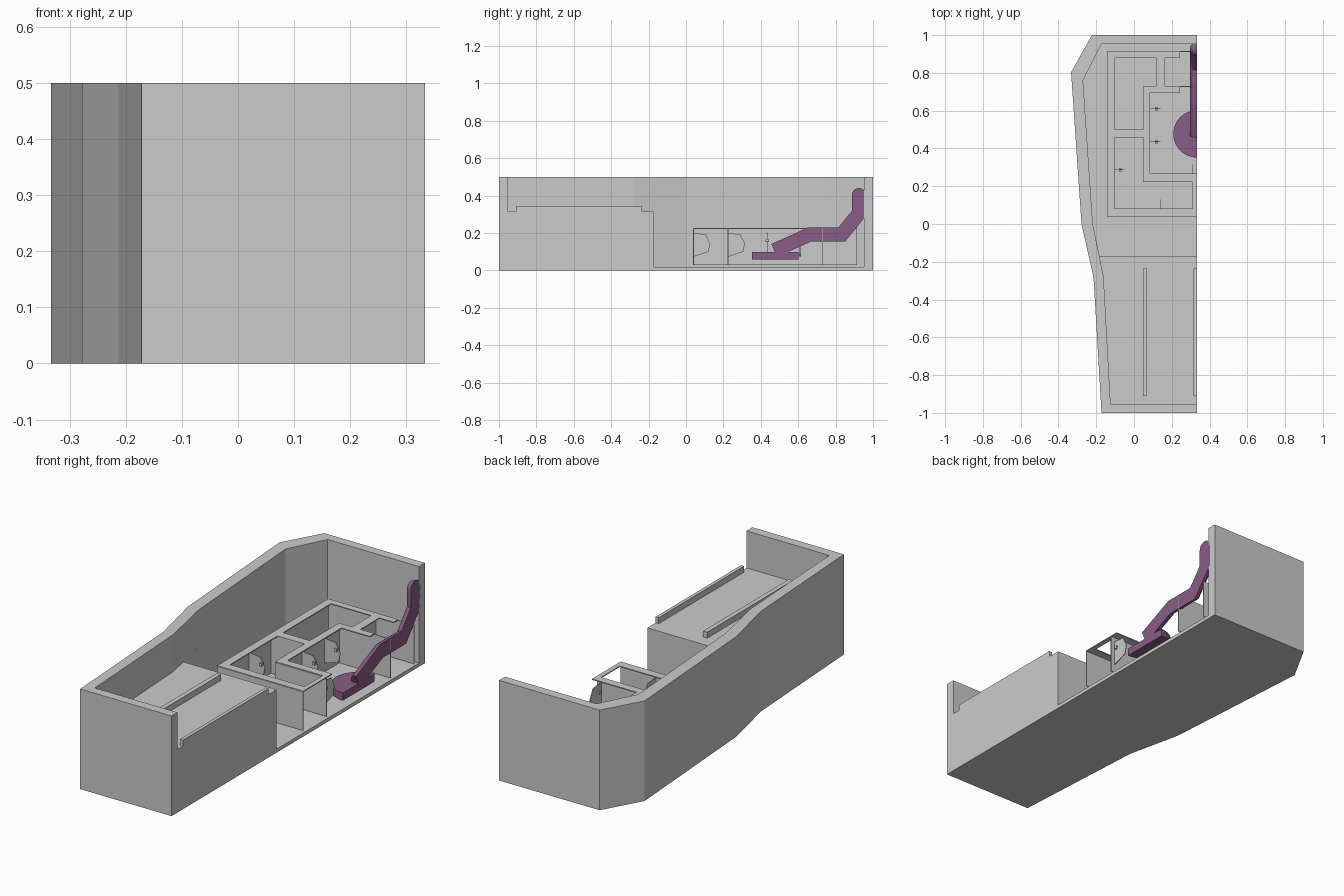
import bpy, bmesh, math
from mathutils import Vector

if "Cube" in bpy.data.objects:
    bpy.data.objects.remove(bpy.data.objects["Cube"])

CUT = 0.333          # the model is sliced open on this x plane


def finish(name, bm, mat=None):
    bmesh.ops.recalc_face_normals(bm, faces=bm.faces)
    me = bpy.data.meshes.new(name)
    bm.to_mesh(me)
    bm.free()
    ob = bpy.data.objects.new(name, me)
    bpy.context.collection.objects.link(ob)
    if mat:
        me.materials.append(mat)
    return ob


def add_prism(bm, pts, extrude):
    face = bm.faces.new([bm.verts.new(p) for p in pts])
    ret = bmesh.ops.extrude_face_region(bm, geom=[face], use_keep_orig=True)
    vs = [v for v in ret["geom"] if isinstance(v, bmesh.types.BMVert)]
    bmesh.ops.translate(bm, verts=vs, vec=extrude)


def add_box(bm, x0, x1, y0, y1, z0, z1):
    add_prism(bm, [(x0, y0, z0), (x1, y0, z0), (x1, y1, z0), (x0, y1, z0)], (0, 0, z1 - z0))


def outline_prism(name, pts, z0, z1):
    bm = bmesh.new()
    add_prism(bm, [(x, y, z0) for x, y in pts], (0, 0, z1 - z0))
    return finish(name, bm)


def boxes(name, rects, z0, z1):
    bm = bmesh.new()
    for x0, x1, y0, y1 in rects:
        add_box(bm, x0, x1, y0, y1, z0, z1)
    return finish(name, bm)


def slice_open(bm):
    geom = bm.verts[:] + bm.edges[:] + bm.faces[:]
    ret = bmesh.ops.bisect_plane(bm, geom=geom, plane_co=(CUT, 0, 0),
                                 plane_no=(1, 0, 0), clear_outer=True)
    edges = [e for e in ret["geom_cut"] if isinstance(e, bmesh.types.BMEdge)]
    bmesh.ops.holes_fill(bm, edges=edges, sides=0)


# Outer shell with a deep rear cavity and a raised front deck
hull = outline_prism("hull_shell", [(-0.172, -1), (CUT, -1), (CUT, 1), (-0.223, 1),
                                    (-0.333, 0.803), (-0.278, 0), (-0.214, -0.285)], 0, 0.5)
rear = [(0.5, 0.953), (-0.172, 0.953), (-0.27, 0.76), (-0.218, 0)]
cavities = [
    outline_prism("rear_cavity", rear + [(-0.183, -0.17), (0.5, -0.17)], 0.018, 0.4),
    outline_prism("deck_cavity", rear + [(-0.161, -0.28), (-0.124, -0.953), (0.5, -0.953)], 0.315, 0.6),
]
bpy.context.view_layer.objects.active = hull
for c in cavities:
    m = hull.modifiers.new("cut", "BOOLEAN")
    m.operation, m.solver, m.object = "DIFFERENCE", "EXACT", c
    bpy.ops.object.modifier_apply(modifier=m.name)
    bpy.data.objects.remove(c)

# Two rails on the deck
boxes("deck_rails", [(0.047, 0.07, -0.91, -0.235), (0.316, CUT, -0.91, -0.235)], 0.314, 0.345)

# Flat caps running along the tops of the room walls
boxes("wall_caps", [
    (-0.143, CUT, 0.04, 0.082), (-0.143, -0.102, 0.082, 0.88), (-0.143, 0.243, 0.88, 0.915),
    (0.047, CUT, 0.227, 0.267), (0.047, 0.086, 0.267, 0.693), (-0.102, 0.047, 0.457, 0.5),
    (0.047, 0.243, 0.693, 0.73), (0.12, 0.165, 0.73, 0.88), (0.309, CUT, 0.082, 0.227)], 0.222, 0.227)

# Thin wall panels under one edge of each cap
T = 0.004
boxes("wall_panels", [
    (-0.143, CUT, 0.038, 0.038 + T), (-0.143, -0.143 + T, 0.042, 0.911),
    (-0.143, CUT, 0.911, 0.911 + T), (0.047, CUT, 0.223, 0.223 + T),
    (0.047, 0.047 + T, 0.227, 0.726), (-0.139, 0.047, 0.457, 0.457 + T),
    (0.047, CUT, 0.726, 0.726 + T), (0.12, 0.12 + T, 0.73, 0.911)], 0.03, 0.224)

# Open hatch doors, each standing square to its wall
DOOR = [(0, 0.2), (0.065, 0.193), (0.09, 0.145), (0.08, 0.1), (0, 0.073)]
for i, (x, y, along_y) in enumerate([(0.137, 0.04, True), (0.309, 0.225, True),
                                     (-0.141, 0.285, False), (0.049, 0.433, False),
                                     (0.049, 0.608, False)]):
    bm = bmesh.new()
    if along_y:
        add_prism(bm, [(x, y + d, z) for d, z in DOOR], (0.004, 0, 0))
        add_box(bm, x - 0.008, x + 0.012, y + 0.012, y + 0.026, 0.152, 0.166)
    else:
        add_prism(bm, [(x + d, y, z) for d, z in DOOR], (0, 0.004, 0))
        add_box(bm, x + 0.062, x + 0.076, y - 0.008, y + 0.012, 0.152, 0.166)
    finish(f"hatch_door_{i + 1}", bm)

# Purple parts
purple = bpy.data.materials.new("purple")
purple.diffuse_color = (0.25, 0.11, 0.24, 1)
purple.use_nodes = True
purple.node_tree.nodes["Principled BSDF"].inputs["Base Color"].default_value = purple.diffuse_color

# Round base pad, sliced in half
bm = bmesh.new()
add_prism(bm, [(CUT + 0.125 * math.cos(a), 0.477 + 0.125 * math.sin(a), 0.06)
               for a in (math.tau * i / 48 for i in range(48))], (0, 0, 0.038))
slice_open(bm)
pad = finish("base_pad", bm, purple)

# Bent pipe: mitred rings swept along a path, with a domed upper end
R, N = 0.038, 24
path = [Vector((CUT, y, z)) for y, z in
        [(0.472, 0.107), (0.66, 0.192), (0.833, 0.192), (0.925, 0.306), (0.925, 0.403)]]
bm = bmesh.new()
rings = []


def add_ring(centre, side, radius):
    rings.append([bm.verts.new(centre + Vector((radius * math.cos(a), 0, 0)) + side * radius * math.sin(a))
                  for a in (math.tau * (i + 0.5) / N for i in range(N))])


for i, p in enumerate(path):
    a = (p - path[max(i - 1, 0)]).normalized()
    b = (path[min(i + 1, len(path) - 1)] - p).normalized()
    t = (a + b).normalized()
    cos_half = max(t.dot(a), t.dot(b))
    add_ring(p, Vector((0, -t.z, t.y)) / cos_half, R)
for k in range(1, 6):
    ang = math.radians(88) * k / 5
    add_ring(path[-1] + Vector((0, 0, R * math.sin(ang))), Vector((0, -1, 0)), R * math.cos(ang))
for r0, r1 in zip(rings, rings[1:]):
    for i in range(N):
        j = (i + 1) % N
        bm.faces.new((r0[i], r0[j], r1[j], r1[i]))
bm.faces.new(rings[0])
bm.faces.new(rings[-1])
slice_open(bm)
pipe = finish("bent_pipe", bm, purple)

for ob in (pad, pipe):
    bpy.ops.object.select_all(action="DESELECT")
    ob.select_set(True)
    bpy.context.view_layer.objects.active = ob
    bpy.ops.object.shade_smooth_by_angle(angle=math.radians(25))
